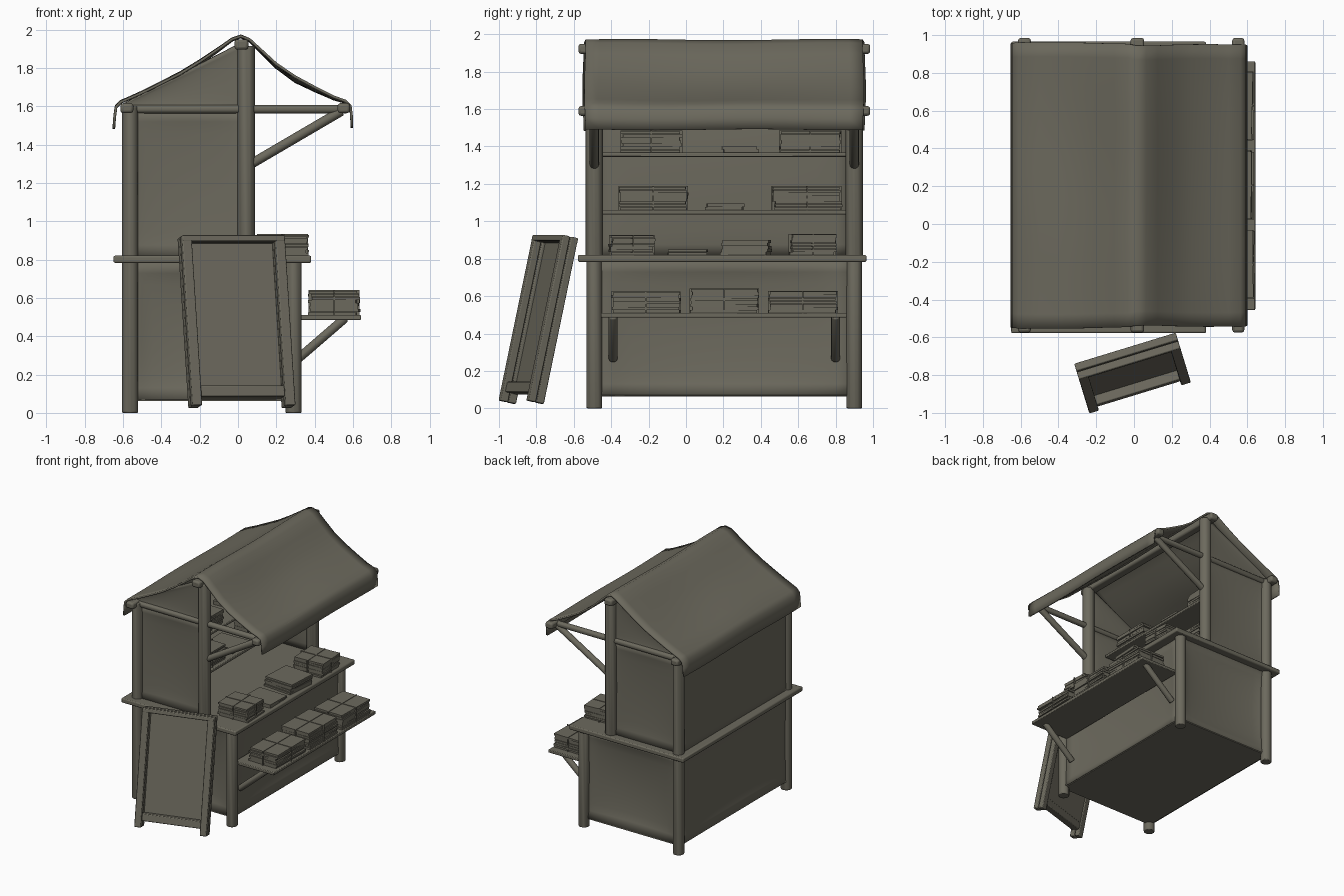
import bpy, bmesh, math, random
from mathutils import Vector, Matrix

if "Cube" in bpy.data.objects:
    bpy.data.objects.remove(bpy.data.objects["Cube"])

random.seed(4)
mat = bpy.data.materials.new("weathered_olive_brown")
mat.diffuse_color = (0.15, 0.142, 0.11, 1)
mat.use_nodes = True
mat.node_tree.nodes["Principled BSDF"].inputs["Base Color"].default_value = mat.diffuse_color
YC, YH = 0.205, 0.695          # middle and half distance of the end frames


def finish(name, bm, bevel=0, solid=0, angle=35, world=None):
    bmesh.ops.recalc_face_normals(bm, faces=bm.faces)
    me = bpy.data.meshes.new(name)
    bm.to_mesh(me)
    bm.free()
    me.materials.append(mat)
    ob = bpy.data.objects.new(name, me)
    bpy.context.collection.objects.link(ob)
    if world is not None:
        ob.matrix_world = world
    if solid:
        m = ob.modifiers.new("thickness", 'SOLIDIFY')
        m.thickness, m.offset = solid, 0
    if bevel:
        m = ob.modifiers.new("bevel", 'BEVEL')
        m.width, m.segments, m.limit_method = bevel, 2, 'ANGLE'
    bpy.ops.object.select_all(action='DESELECT')
    ob.select_set(True)
    bpy.context.view_layer.objects.active = ob
    bpy.ops.object.shade_smooth_by_angle(angle=math.radians(angle))
    return ob


def add_box(bm, lo, hi, rot=0.0):
    c = (Vector(lo) + Vector(hi)) / 2
    s = Vector(hi) - Vector(lo)
    m = Matrix.Translation(c) @ Matrix.Rotation(rot, 4, 'Z') @ Matrix.Diagonal((*s, 1))
    bmesh.ops.create_cube(bm, size=1, matrix=m)


def board(name, lo, hi, bevel=0.005, world=None):
    bm = bmesh.new()
    add_box(bm, lo, hi)
    return finish(name, bm, bevel, world=world)


def pole(name, a, b, r, sides=12):
    a, b = Vector(a), Vector(b)
    d = b - a
    m = Matrix.Translation((a + b) / 2) @ d.to_track_quat('Z', 'Y').to_matrix().to_4x4()
    bm = bmesh.new()
    bmesh.ops.create_cone(bm, cap_ends=True, segments=sides, radius1=r, radius2=r,
                          depth=d.length, matrix=m)
    return finish(name, bm, 0.006)


def surface(name, f, nu, nv, solid=0.012):
    bm = bmesh.new()
    g = [[bm.verts.new(f(i / nu, j / nv)) for j in range(nv + 1)] for i in range(nu + 1)]
    for i in range(nu):
        for j in range(nv):
            bm.faces.new((g[i][j], g[i + 1][j], g[i + 1][j + 1], g[i][j + 1]))
    return finish(name, bm, solid=solid, angle=60)


def cloth(name, a, b, c, d, sag):
    """Sagging panel: a-b bottom edge, d-c top edge."""
    a, b, c, d, sag = map(Vector, (a, b, c, d, sag))

    def f(u, v):
        p = a.lerp(b, u).lerp(d.lerp(c, u), v)
        return p + sag * abs(math.sin(math.pi * u) * math.sin(math.pi * v)) ** 0.5
    return surface(name, f, 14, 12)


# End frames, one at each end: posts, tie beams, braces, end cloths
for s, end in ((-1, "front"), (1, "rear")):
    y = YC + s * YH
    pole(end + "_back_post", (-0.563, y, 0), (-0.563, y, 1.6), 0.043)
    pole(end + "_ridge_post", (0.043, y, 0.8), (0.043, y, 1.915), 0.046)
    pole(end + "_counter_post", (0.29, y, 0), (0.29, y, 0.79), 0.043)
    pole(end + "_tie_beam", (-0.6, y, 1.585), (0.57, y, 1.585), 0.023)
    pole(end + "_roof_brace", (0.06, y, 1.294), (0.54, y, 1.575), 0.025)
    pole(end + "_shelf_brace", (0.29, YC + s * 0.595, 0.262), (0.56, YC + s * 0.595, 0.495), 0.024)
    cloth(end + "_upper_cloth", (-0.57, y, 0.81), (0.04, y, 0.81),
          (0.04, y, 1.585), (-0.57, y, 1.585), (0, -s * 0.025, 0))
    cloth(end + "_lower_cloth", (-0.57, y, 0.07), (0.29, y, 0.07),
          (0.29, y, 0.79), (-0.57, y, 0.79), (0, -s * 0.05, 0))
    cloth(end + "_gable_cloth", (-0.6, y, 1.585), (0.03, y, 1.585),
          (0.03, y, 1.94), (-0.6, y, 1.61), (0, -s * 0.012, 0))

# Long rails under the roof
for name, x, z, w, h in (("back_eave_rail", -0.58, 1.59, 0.034, 0.026),
                         ("front_eave_rail", 0.552, 1.59, 0.032, 0.026),
                         ("ridge_rail", 0.018, 1.922, 0.036, 0.027)):
    board(name, (x - w, -0.575, z - h), (x + w, 0.985, z + h), 0.014)

# Long cloth walls and floor
y0, y1 = YC - YH, YC + YH
cloth("back_upper_cloth", (-0.58, y0, 0.81), (-0.58, y1, 0.81),
      (-0.58, y1, 1.6), (-0.58, y0, 1.6), (0.025, 0, 0))
cloth("back_lower_cloth", (-0.58, y0, 0.07), (-0.58, y1, 0.07),
      (-0.58, y1, 0.79), (-0.58, y0, 0.79), (0.04, 0, 0))
cloth("front_lower_cloth", (0.3, y0, 0.07), (0.3, y1, 0.07),
      (0.3, y1, 0.79), (0.3, y0, 0.79), (-0.045, 0, 0))
board("floor", (-0.57, y0, 0.062), (0.295, y1, 0.075), 0)

# Draped roof
prof = [(-0.648, 1.485), (-0.643, 1.55), (-0.636, 1.598), (-0.61, 1.624), (-0.5, 1.673),
        (-0.4, 1.722), (-0.3, 1.773), (-0.2, 1.834), (-0.1, 1.901), (-0.03, 1.95),
        (0.015, 1.965), (0.06, 1.947), (0.12, 1.892), (0.2, 1.818), (0.3, 1.75),
        (0.4, 1.696), (0.5, 1.646), (0.56, 1.625), (0.586, 1.6), (0.592, 1.55), (0.594, 1.49)]


def roof(u, v):
    x, z = prof[round(u * (len(prof) - 1))]
    t = min(abs(x + 0.3), abs(x - 0.3)) / 0.3
    z -= 0.02 * max(0, 1 - t) * math.sin(math.pi * v)
    z += 0.003 * math.sin(v * 9 + x * 4)
    edge = 0.01 * (x < 0) + 0.004 * math.sin(z * 12)
    return (x, (-0.54 - edge) * (1 - v) + (0.948 + edge) * v, z)


surface("cloth_roof", roof, len(prof) - 1, 20, 0.014)

# Counter and shelves
board("counter_top", (-0.65, -0.578, 0.783), (0.382, 0.965, 0.82), 0.008)
board("low_front_shelf", (0.29, -0.455, 0.485), (0.642, 0.86, 0.51))
board("upper_shelf", (-0.55, -0.45, 1.345), (-0.09, 0.86, 1.367))
board("middle_shelf", (-0.55, -0.45, 1.035), (-0.09, 0.86, 1.06))


# Newspaper stacks: loose sheets tied with string
def stack(name, x, ya, yb, z, h, depth=0.25, rot=0.0):
    bm = bmesh.new()
    n = max(2, round(h / 0.016))
    t, w, yc = h / n, yb - ya - 0.013, (ya + yb) / 2
    for i in range(n):
        dx, dy = random.uniform(-0.007, 0.007), random.uniform(-0.007, 0.007)
        add_box(bm, (x + dx - depth / 2, yc + dy - w / 2, z + i * t),
                (x + dx + depth / 2, yc + dy + w / 2, z + i * t + t * 0.94),
                rot + random.uniform(-0.033, 0.033))
    finish(name, bm)
    if h > 0.09:
        bm = bmesh.new()
        e, k = 0.008, 0.004
        add_box(bm, (x - depth / 2 - e, yc - k, z), (x + depth / 2 + e, yc + k, z + h + 0.003), rot)
        add_box(bm, (x - k, yc - w / 2 - e, z), (x + k, yc + w / 2 + e, z + h + 0.003), rot)
        finish(name + "_string", bm)


rows = {
    "top_papers": (-0.24, 1.367, [(-0.35, -0.02, 0.115, 0), (0.19, 0.39, 0.035, 0), (0.5, 0.83, 0.115, 0)]),
    "middle_papers": (-0.24, 1.06, [(-0.36, 0.01, 0.125, 0), (0.1, 0.31, 0.035, 0), (0.46, 0.83, 0.125, 0.03)]),
    "counter_papers": (0.232, 0.82, [(-0.41, -0.17, 0.105, 0.06), (-0.1, 0.12, 0.03, 0),
                                     (0.19, 0.45, 0.08, -0.07), (0.55, 0.8, 0.11, 0.05)]),
    "front_papers": (0.502, 0.51, [(-0.4, -0.03, 0.112, 0), (0.02, 0.39, 0.128, 0), (0.44, 0.81, 0.115, 0)]),
}
for name, (x, z, items) in rows.items():
    for i, (ya, yb, h, rot) in enumerate(items):
        stack(f"{name}_{i + 1}", x, ya, yb, z, h, 0.25, rot)

# Leaning sign frame: two-part legs, rails and a recessed board
lean = (Matrix.Translation((0.02, -0.88, 0.032)) @ Matrix.Rotation(math.radians(17), 4, 'Z')
        @ Matrix.Rotation(math.radians(-12.2), 4, 'X'))
for s, side in ((-1, "left"), (1, "right")):
    xa, xb = sorted((s * 0.228, s * 0.281))
    board("sign_" + side + "_leg_front", (xa, -0.045, 0), (xb, -0.004, 0.905), 0.006, lean)
    board("sign_" + side + "_leg_rear", (xa, 0.001, 0), (xb, 0.042, 0.905), 0.006, lean)
board("sign_top_rail_front", (-0.281, -0.046, 0.875), (0.281, -0.004, 0.907), 0.006, lean)
board("sign_top_rail_rear", (-0.281, 0.001, 0.875), (0.281, 0.043, 0.907), 0.006, lean)
board("sign_bottom_rail", (-0.23, -0.033, 0.05), (0.23, 0.035, 0.107), 0.006, lean)
board("sign_board", (-0.23, 0.018, 0.1), (0.23, 0.032, 0.88), 0, lean)
